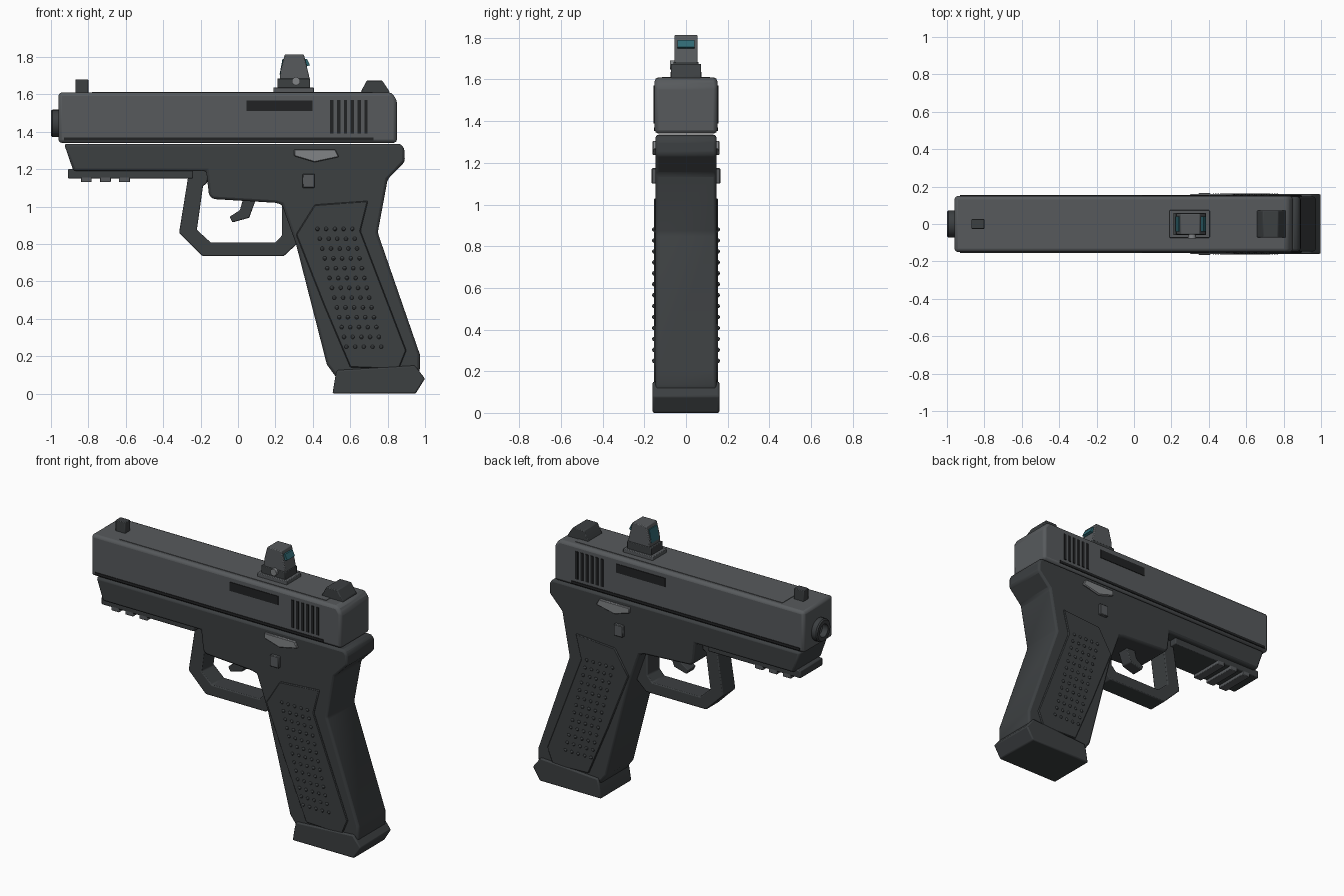
import bpy, bmesh, math
from mathutils import Matrix

if "Cube" in bpy.data.objects:
    bpy.data.objects.remove(bpy.data.objects["Cube"])


def material(name, rgb):
    m = bpy.data.materials.new(name)
    m.diffuse_color = (*rgb, 1)
    m.use_nodes = True
    m.node_tree.nodes["Principled BSDF"].inputs["Base Color"].default_value = m.diffuse_color
    return m


SLIDE = material("slide_grey", (0.095, 0.102, 0.108))
FRAME = material("frame_grey", (0.045, 0.05, 0.053))
DARK = material("dark", (0.015, 0.016, 0.017))
METAL = material("metal", (0.22, 0.23, 0.24))
LENS = material("lens", (0.03, 0.14, 0.17))


def finish(name, bm, mat, bevel=0.0, segments=2):
    bmesh.ops.recalc_face_normals(bm, faces=bm.faces)
    me = bpy.data.meshes.new(name)
    bm.to_mesh(me)
    bm.free()
    me.materials.append(mat)
    ob = bpy.data.objects.new(name, me)
    bpy.context.collection.objects.link(ob)
    if bevel:
        b = ob.modifiers.new("bevel", 'BEVEL')
        b.width = bevel
        b.segments = segments
        b.limit_method = 'ANGLE'
        b.angle_limit = math.radians(25)
    bpy.context.view_layer.objects.active = ob
    ob.select_set(True)
    bpy.ops.object.shade_smooth_by_angle(angle=math.radians(30))
    ob.select_set(False)
    return ob


def add_prism(bm, pts, y0, y1):
    # side profile in x/z pushed from y0 to y1
    f = bm.faces.new([bm.verts.new((x, y0, z)) for x, z in pts])
    r = bmesh.ops.extrude_face_region(bm, geom=[f])
    for v in r['geom']:
        if isinstance(v, bmesh.types.BMVert):
            v.co.y = y1


def prism(name, pts, half, mat, bevel=0.0):
    bm = bmesh.new()
    add_prism(bm, pts, -half, half)
    return finish(name, bm, mat, bevel)


def both_sides(name, outlines, y0, y1, mat, bevel=0.0):
    bm = bmesh.new()
    for pts in outlines:
        for s in (-1, 1):
            add_prism(bm, pts, s * y0, s * y1)
    return finish(name, bm, mat, bevel, 1)


def rect(x0, x1, z0, z1):
    return [(x0, z0), (x1, z0), (x1, z1), (x0, z1)]


# slide with sloped rear corner
prism("slide", [(-0.96, 1.34), (0.85, 1.34), (0.85, 1.57), (0.82, 1.61), (-0.96, 1.61)],
      0.15, SLIDE, 0.018)
prism("slide_top_plate", rect(-0.78, 0.72, 1.60, 1.613), 0.115, SLIDE)
both_sides("slide_groove", [rect(-0.93, 0.725, 1.353, 1.37)], 0.14, 0.154, DARK)
both_sides("ejection_port", [rect(0.045, 0.398, 1.51, 1.567)], 0.14, 0.154, DARK)
both_sides("slide_serrations",
           [rect(x, x + 0.018, 1.39, 1.57) for x in (0.493 + 0.0365 * i for i in range(6))],
           0.14, 0.156, DARK)

# barrel: lathed ring with a recessed bore
bm = bmesh.new()
ring = [(-0.90, 0.073), (-0.992, 0.073), (-1.0, 0.066), (-1.0, 0.042), (-0.92, 0.042), (-0.92, 0.0)]
vs = [bm.verts.new((x, 0, 1.445 + r)) for x, r in ring]
es = [bm.edges.new(p) for p in zip(vs, vs[1:])]
bmesh.ops.spin(bm, geom=vs + es, cent=(0, 0, 1.445), axis=(1, 0, 0),
               angle=math.tau, steps=24, use_duplicate=False)
bmesh.ops.remove_doubles(bm, verts=bm.verts, dist=1e-4)
finish("barrel", bm, FRAME)

# frame and grip in one profile
prism("frame", [(-0.93, 1.335), (-0.88, 1.19), (-0.17, 1.19), (-0.155, 1.06), (-0.135, 1.04),
                (0.20, 1.02), (0.235, 1.01), (0.31, 0.80), (0.475, 0.155), (0.53, 0.08),
                (0.95, 0.08), (0.972, 0.12), (0.972, 0.21), (0.747, 0.86), (0.80, 1.145),
                (0.892, 1.24), (0.89, 1.31), (0.87, 1.335)], 0.146, FRAME, 0.014)
prism("magazine_base", [(0.505, 0), (0.95, 0), (1.0, 0.08), (0.945, 0.15), (0.53, 0.125),
                        (0.52, 0.09)], 0.16, FRAME, 0.008)

# accessory rail
prism("rail", rect(-0.91, -0.24, 1.15, 1.20), 0.115, FRAME, 0.006)
for i in range(3):
    x = -0.84 + 0.102 * i
    prism(f"rail_lug_{i + 1}", rect(x, x + 0.058, 1.13, 1.16), 0.115, SLIDE, 0.004)

# trigger guard and trigger
prism("trigger_guard", [(-0.26, 1.20), (-0.315, 0.86), (-0.19, 0.735), (0.245, 0.735),
                        (0.31, 0.795), (0.36, 0.80), (0.30, 1.03), (0.235, 1.03),
                        (0.235, 0.845), (0.20, 0.807), (-0.145, 0.807), (-0.22, 0.875),
                        (-0.187, 1.11), (-0.165, 1.125), (-0.155, 1.20)], 0.065, FRAME, 0.006)
prism("trigger", [(0.03, 1.05), (0.01, 0.98), (-0.045, 0.945), (-0.03, 0.915), (0.06, 0.94),
                  (0.10, 1.05)], 0.04, FRAME, 0.005)

# controls
both_sides("slide_lever", [[(0.30, 1.27), (0.41, 1.237), (0.54, 1.265), (0.52, 1.305),
                            (0.30, 1.305)]], 0.14, 0.16, METAL, 0.004)
both_sides("magazine_button", [rect(0.345, 0.41, 1.10, 1.175)], 0.14, 0.165, SLIDE, 0.004)

# textured grip panels
both_sides("grip_panel", [[(0.41, 1.01), (0.695, 1.03), (0.655, 0.87), (0.90, 0.23),
                           (0.86, 0.13), (0.60, 0.14), (0.46, 0.47), (0.31, 0.85)]],
           0.14, 0.154, FRAME, 0.005)
bm = bmesh.new()
for row in range(13):
    for col in range(5):
        x = 0.425 + 0.0129 * row + 0.0465 * col
        for s in (-1, 1):
            bmesh.ops.create_uvsphere(bm, u_segments=10, v_segments=6, radius=0.011,
                                      matrix=Matrix.Translation((x, s * 0.152, 0.88 - 0.0525 * row)))
finish("grip_dots", bm, FRAME)

# iron sights
prism("front_sight", rect(-0.87, -0.80, 1.60, 1.68), 0.026, FRAME, 0.004)
prism("rear_sight", [(0.655, 1.60), (0.81, 1.60), (0.81, 1.615), (0.77, 1.675), (0.69, 1.675),
                     (0.66, 1.62)], 0.073, FRAME, 0.005)

# optic on the slide
prism("optic_plate", rect(0.19, 0.405, 1.60, 1.637), 0.074, SLIDE, 0.004)
prism("optic_base", rect(0.21, 0.386, 1.63, 1.685), 0.06, FRAME, 0.004)
prism("optic_body", [(0.222, 1.67), (0.386, 1.67), (0.375, 1.72), (0.352, 1.813), (0.25, 1.813),
                     (0.228, 1.73)], 0.056, SLIDE, 0.005)
prism("optic_lens", [(0.222, 1.705), (0.385, 1.755), (0.368, 1.79), (0.238, 1.79)], 0.04, LENS)
bm = bmesh.new()
bmesh.ops.create_cone(bm, cap_ends=True, segments=16, radius1=0.022, radius2=0.022, depth=0.03,
                      matrix=Matrix.Translation((0.31, -0.062, 1.67))
                      @ Matrix.Rotation(math.pi / 2, 4, 'X'))
finish("optic_screw", bm, METAL)
